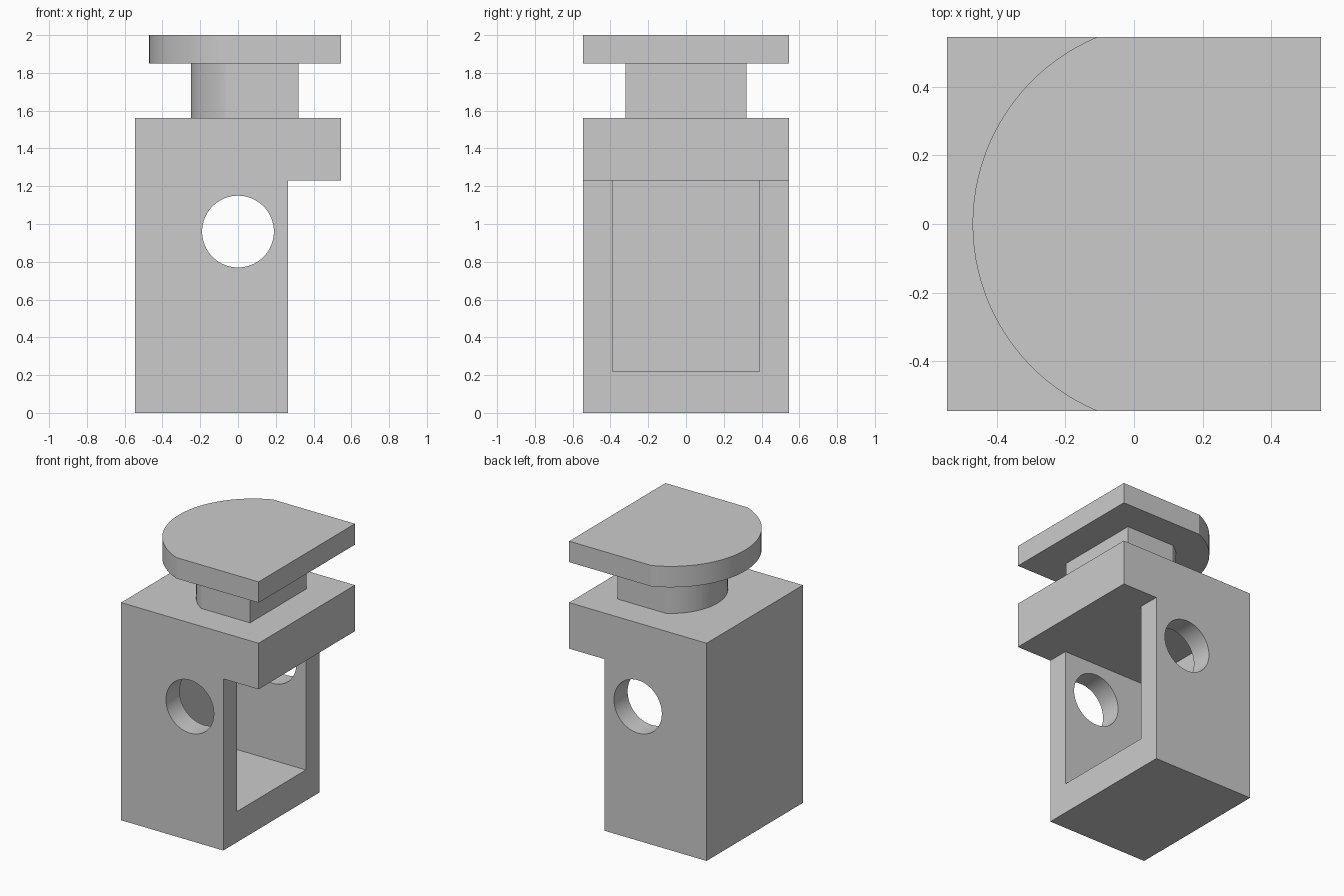
import bpy
import bmesh
import math

cube = bpy.data.objects.get("Cube")
if cube:
    bpy.data.objects.remove(cube, do_unlink=True)

grey = bpy.data.materials.new("plain grey")
grey.use_nodes = True
colour = (0.6, 0.6, 0.6, 1)
grey.diffuse_color = colour
grey.node_tree.nodes["Principled BSDF"].inputs["Base Color"].default_value = colour

HALF = 0.545       # half width of the body and cap
SHELF = 1.23       # underside of the overhanging head
WALL_FRONT = 0.265 # open face of the body


def prism(name, outline, start, end, axis):
    """Extrude a closed 2D outline between two positions on the y or z axis."""
    def place(a, b, c):
        return (a, c, b) if axis == "y" else (a, b, c)
    bm = bmesh.new()
    low = [bm.verts.new(place(a, b, start)) for a, b in outline]
    high = [bm.verts.new(place(a, b, end)) for a, b in outline]
    bm.faces.new(low)
    bm.faces.new(high)
    for i in range(len(low)):
        j = (i + 1) % len(low)
        bm.faces.new((low[i], low[j], high[j], high[i]))
    bmesh.ops.recalc_face_normals(bm, faces=bm.faces)
    mesh = bpy.data.meshes.new(name)
    bm.to_mesh(mesh)
    bm.free()
    mesh.materials.append(grey)
    obj = bpy.data.objects.new(name, mesh)
    bpy.context.collection.objects.link(obj)
    return obj


def activate(obj):
    bpy.ops.object.select_all(action="DESELECT")
    obj.select_set(True)
    bpy.context.view_layer.objects.active = obj


def smooth(obj):
    activate(obj)
    bpy.ops.object.shade_smooth_by_angle(angle=math.radians(20))


def cut(target, cutter):
    activate(target)
    mod = target.modifiers.new("cut", "BOOLEAN")
    mod.operation = "DIFFERENCE"
    mod.solver = "EXACT"
    mod.object = cutter
    bpy.ops.object.modifier_apply(modifier=mod.name)
    bpy.data.objects.remove(cutter, do_unlink=True)


def rounded_end(half, radius, centre, steps=40):
    """Square outline whose -x end is a circular arc."""
    sweep = math.asin(half / radius)
    points = [(half, half)]
    for i in range(steps + 1):
        a = sweep - 2 * sweep * i / steps
        points.append((centre - radius * math.cos(a), radius * math.sin(a)))
    return points + [(half, -half)]


# Body with overhanging head
body = prism("body", [(-HALF, 0), (WALL_FRONT, 0), (WALL_FRONT, SHELF), (HALF, SHELF),
                      (HALF, 1.56), (-HALF, 1.56)], -HALF, HALF, "y")

# Pocket open toward +x
pocket = [(-0.39, 0.22), (0.4, 0.22), (0.4, SHELF), (-0.39, SHELF)]
cut(body, prism("pocket_cutter", pocket, -0.39, 0.39, "y"))

# Round hole through both side walls
circle = [(0.19 * math.cos(math.tau * i / 64), 0.96 + 0.19 * math.sin(math.tau * i / 64))
          for i in range(64)]
cut(body, prism("hole_cutter", circle, -1, 1, "y"))
smooth(body)

# Neck and cap, each with one rounded end
smooth(prism("neck", rounded_end(0.32, 0.37, 0.12), 1.56, 1.85, "z"))
smooth(prism("cap", rounded_end(HALF, 0.59, 0.12), 1.85, 2.0, "z"))
